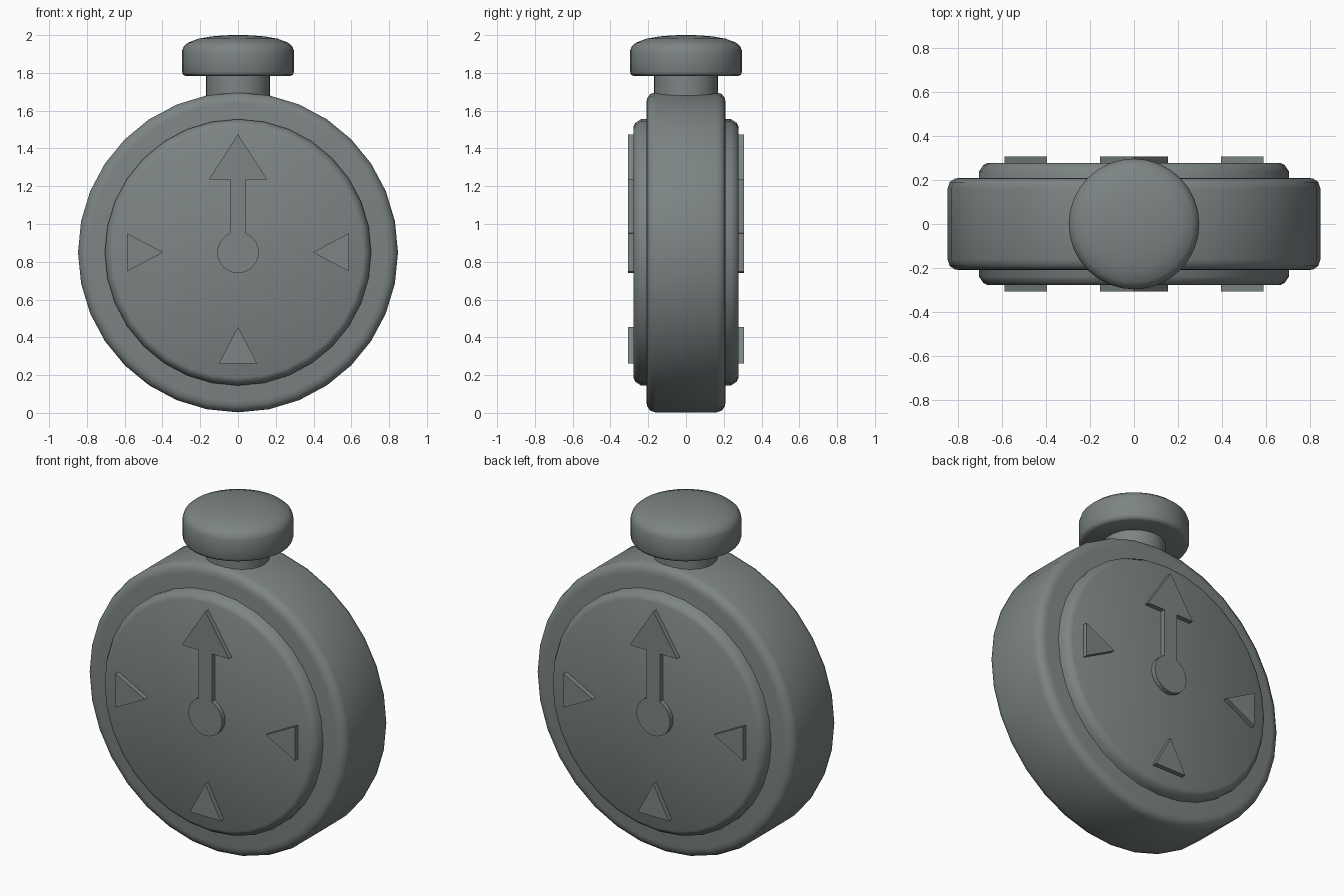
import bpy, bmesh, math
from mathutils import Matrix, Vector

if "Cube" in bpy.data.objects:
    bpy.data.objects.remove(bpy.data.objects["Cube"])

CENTRE = 0.85   # height of the case centre
SIDES = 32

grey = bpy.data.materials.new("slate grey")
grey.diffuse_color = (0.205, 0.232, 0.232, 1)
grey.use_nodes = True
grey.node_tree.nodes["Principled BSDF"].inputs["Base Color"].default_value = grey.diffuse_color


def finish(name, bm, angle=None):
    bmesh.ops.recalc_face_normals(bm, faces=bm.faces)
    mesh = bpy.data.meshes.new(name)
    bm.to_mesh(mesh)
    bm.free()
    mesh.materials.append(grey)
    obj = bpy.data.objects.new(name, mesh)
    bpy.context.collection.objects.link(obj)
    if angle:
        bpy.ops.object.select_all(action='DESELECT')
        obj.select_set(True)
        bpy.context.view_layer.objects.active = obj
        bpy.ops.object.shade_smooth_by_angle(angle=math.radians(angle))
    return obj


def lathe(name, profile, matrix=Matrix(), angle=50):
    """Turn (radius, height) points around z, with capped ends."""
    bm = bmesh.new()
    rings = []
    for r, h in profile:
        rings.append([bm.verts.new((r * math.cos(2 * math.pi * i / SIDES),
                                    r * math.sin(2 * math.pi * i / SIDES), h))
                      for i in range(SIDES)])
    for a, b in zip(rings, rings[1:]):
        for i in range(SIDES):
            j = (i + 1) % SIDES
            bm.faces.new((a[i], a[j], b[j], b[i]))
    bm.faces.new(rings[0])
    bm.faces.new(rings[-1])
    bm.transform(matrix)
    return finish(name, bm, angle)


def raised_plate(name, outline):
    """Raise an (x, z) outline from the dial, on the front and on the back."""
    for side, turn in (("front", 0), ("back", math.pi)):
        bm = bmesh.new()
        face = bm.faces.new([bm.verts.new((x, -0.26, z)) for x, z in outline])
        out = bmesh.ops.extrude_face_region(bm, geom=[face])
        verts = [v for v in out["geom"] if isinstance(v, bmesh.types.BMVert)]
        bmesh.ops.translate(bm, verts=verts, vec=Vector((0, -0.046, 0)))
        bm.transform(Matrix.Rotation(turn, 4, 'Z'))
        finish(f"{name}_{side}", bm)


def mirrored(half):
    """Complete a profile that is symmetric about height 0."""
    return [(r, -h) for r, h in half] + [(r, h) for r, h in reversed(half)]


# Round case and the thicker dial running through it
upright = Matrix.Translation((0, 0, CENTRE)) @ Matrix.Rotation(math.pi / 2, 4, 'X')
lathe("case", mirrored([(0.79, 0.21), (0.815, 0.206), (0.838, 0.19), (0.847, 0.162)]), upright)
lathe("dial", mirrored([(0.665, 0.278), (0.685, 0.268), (0.705, 0.238)]), upright)

# Winding button on its neck
lathe("button_neck", [(0.17, 1.6), (0.17, 1.80)])
lathe("button", [(0.275, 1.783), (0.29, 1.79), (0.297, 1.805), (0.297, 1.915),
                 (0.288, 1.94), (0.265, 1.96), (0.21, 1.981), (0.14, 1.993),
                 (0.07, 1.999), (0.02, 2.0)])

# Hand: round hub, stem and arrow head in one outline
stem, hub = 0.043, 0.11
start = math.asin(stem / hub)
hand = []
for i in range(25):
    a = start + (2 * math.pi - 2 * start) * i / 24
    hand.append((hub * math.sin(a), CENTRE + hub * math.cos(a)))
hand += [(-stem, 1.235), (-0.155, 1.235), (0, 1.475), (0.155, 1.235), (stem, 1.235)]
raised_plate("hand", hand)

# Three triangular hour marks pointing at the hub
for name, turn in (("right_mark", 0), ("left_mark", math.pi), ("bottom_mark", -math.pi / 2)):
    c, s = math.cos(turn), math.sin(turn)
    raised_plate(name, [(x * c - z * s, CENTRE + x * s + z * c)
                        for x, z in ((0.395, 0), (0.588, -0.101), (0.588, 0.101))])
